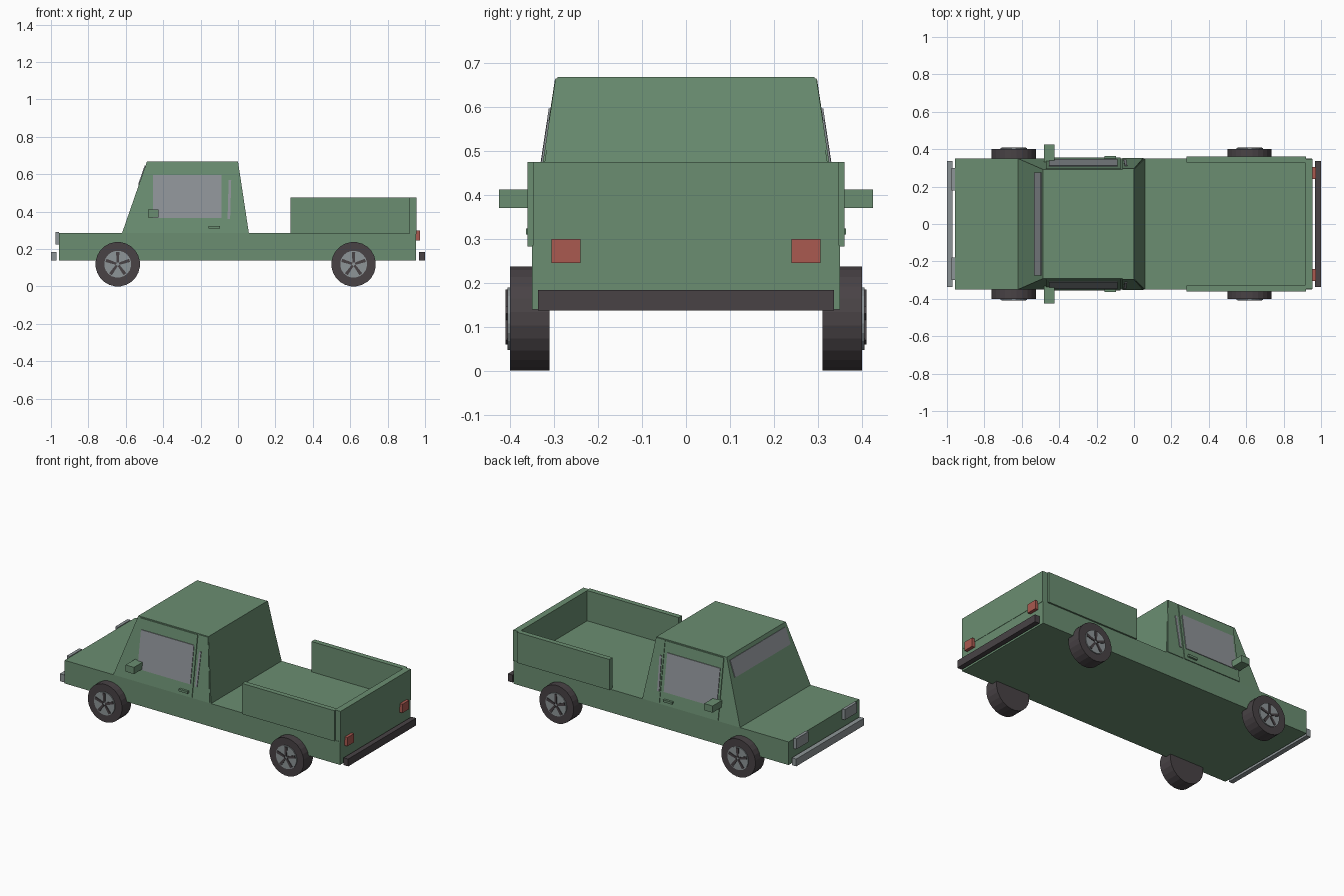
import bpy, bmesh, math
from mathutils import Vector

if "Cube" in bpy.data.objects:
    bpy.data.objects.remove(bpy.data.objects["Cube"])


def material(name, r, g, b):
    m = bpy.data.materials.new(name)
    m.diffuse_color = (r, g, b, 1)
    m.use_nodes = True
    m.node_tree.nodes["Principled BSDF"].inputs["Base Color"].default_value = m.diffuse_color
    return m


GREEN = material("green paint", 0.145, 0.27, 0.165)
GLASS = material("grey glass", 0.27, 0.29, 0.31)
METAL = material("light grey metal", 0.27, 0.30, 0.31)
RUBBER = material("dark rubber", 0.065, 0.055, 0.06)
RED = material("red lamp", 0.40, 0.10, 0.08)


def finish(name, bm, mat):
    bmesh.ops.recalc_face_normals(bm, faces=bm.faces)
    mesh = bpy.data.meshes.new(name)
    bm.to_mesh(mesh)
    bm.free()
    mesh.materials.append(mat)
    ob = bpy.data.objects.new(name, mesh)
    bpy.context.collection.objects.link(ob)
    return ob


def loft(name, a, b, mat):
    """Solid between two matching outlines."""
    bm = bmesh.new()
    va = [bm.verts.new(p) for p in a]
    vb = [bm.verts.new(p) for p in b]
    n = len(va)
    bm.faces.new(va)
    bm.faces.new(vb)
    for i in range(n):
        j = (i + 1) % n
        bm.faces.new((va[i], va[j], vb[j], vb[i]))
    return finish(name, bm, mat)


def rect(x0, x1, y0, y1, z):
    return [(x0, y0, z), (x1, y0, z), (x1, y1, z), (x0, y1, z)]


def box(name, x0, x1, y0, y1, z0, z1, mat):
    return loft(name, rect(x0, x1, y0, y1, z0), rect(x0, x1, y0, y1, z1), mat)


# Lower body and sloped cab
BASE, ROOF = 0.285, 0.668
box("body", -0.957, 0.953, -0.35, 0.35, 0.14, BASE, GREEN)
loft("cab", rect(-0.62, 0.058, -0.35, 0.35, BASE),
     rect(-0.487, 0.0, -0.292, 0.292, ROOF), GREEN)


def cab_y(z):
    return 0.35 - 0.058 * (z - BASE) / (ROOF - BASE)


def side_plate(name, s, outline, lift, mat):
    """Plate lying on the sloped side of the cab."""
    inner = [(x, s * (cab_y(z) - 0.002), z) for x, z in outline]
    outer = [(x, s * (cab_y(z) + lift), z) for x, z in outline]
    loft(name, inner, outer, mat)


# Windscreen strip on the front slope
def screen_point(y, z, lift):
    return (-0.62 + 0.133 * (z - BASE) / (ROOF - BASE) - lift, y, z + lift * 0.35)


corners = [(-0.275, 0.545), (0.275, 0.545), (0.275, 0.645), (-0.275, 0.645)]
loft("windscreen", [screen_point(y, z, -0.003) for y, z in corners],
     [screen_point(y, z, 0.004) for y, z in corners], GLASS)

# Parts on both sides of the truck
for s, side in ((-1, "right"), (1, "left")):
    def sided(name, x0, x1, y0, y1, z0, z1, mat):
        box(f"{side}_{name}", x0, x1, min(s * y0, s * y1), max(s * y0, s * y1), z0, z1, mat)

    side_plate(f"{side}_door", s, [(-0.47, 0.29), (-0.072, 0.29), (-0.072, 0.662), (-0.47, 0.662)], 0.005, GREEN)
    side_plate(f"{side}_door_window", s, [(-0.455, 0.365), (-0.088, 0.365), (-0.088, 0.597), (-0.455, 0.597)], 0.009, GLASS)
    side_plate(f"{side}_rear_pillar", s, [(-0.062, 0.29), (0.05, 0.29), (0.0, 0.665), (-0.062, 0.665)], 0.004, GREEN)
    side_plate(f"{side}_quarter_window", s, [(-0.056, 0.36), (-0.042, 0.36), (-0.036, 0.57), (-0.05, 0.57)], 0.008, GLASS)
    sided("door_handle", -0.157, -0.095, 0.34, 0.363, 0.31, 0.324, GREEN)
    sided("mirror", -0.482, -0.424, 0.33, 0.425, 0.37, 0.412, GREEN)
    sided("bed_wall", 0.28, 0.92, 0.328, 0.36, 0.283, 0.475, GREEN)
    sided("headlight", -0.976, -0.957, 0.18, 0.30, 0.225, 0.29, METAL)
    sided("taillight", 0.953, 0.973, 0.24, 0.306, 0.245, 0.30, RED)

# Tailgate and bumpers
box("tailgate", 0.915, 0.955, -0.348, 0.348, 0.28, 0.475, GREEN)
box("front_bumper", -1.0, -0.97, -0.336, 0.336, 0.138, 0.184, METAL)
box("rear_bumper", 0.968, 1.0, -0.336, 0.336, 0.138, 0.184, RUBBER)


def ring(cx, y, cz, r, n):
    return [(cx + r * math.cos(math.tau * (i + 0.5) / n), y,
             cz + r * math.sin(math.tau * (i + 0.5) / n)) for i in range(n)]


# Wheels: tyre, grey disc and five dark spokes
R = 0.119
for cx, end in ((-0.643, "front"), (0.618, "rear")):
    for s, side in ((-1, "right"), (1, "left")):
        name = f"{end}_{side}"
        loft(name + "_tyre", ring(cx, s * 0.31, R, R, 24), ring(cx, s * 0.40, R, R, 24), RUBBER)
        loft(name + "_wheel_disc", ring(cx, s * 0.39, R, 0.072, 20), ring(cx, s * 0.406, R, 0.072, 20), METAL)
        for k in range(5):
            a = math.pi / 2 + math.tau * k / 5
            u = Vector((math.cos(a), 0, math.sin(a)))
            v = Vector((-u.z, 0, u.x))
            c = Vector((cx, 0, R))
            flat = [c + u * d + v * w for d, w in
                    ((0.008, -0.006), (0.066, -0.009), (0.066, 0.009), (0.008, 0.006))]
            loft(f"{name}_spoke_{k + 1}", [p + Vector((0, s * 0.40, 0)) for p in flat],
                 [p + Vector((0, s * 0.41, 0)) for p in flat], RUBBER)
